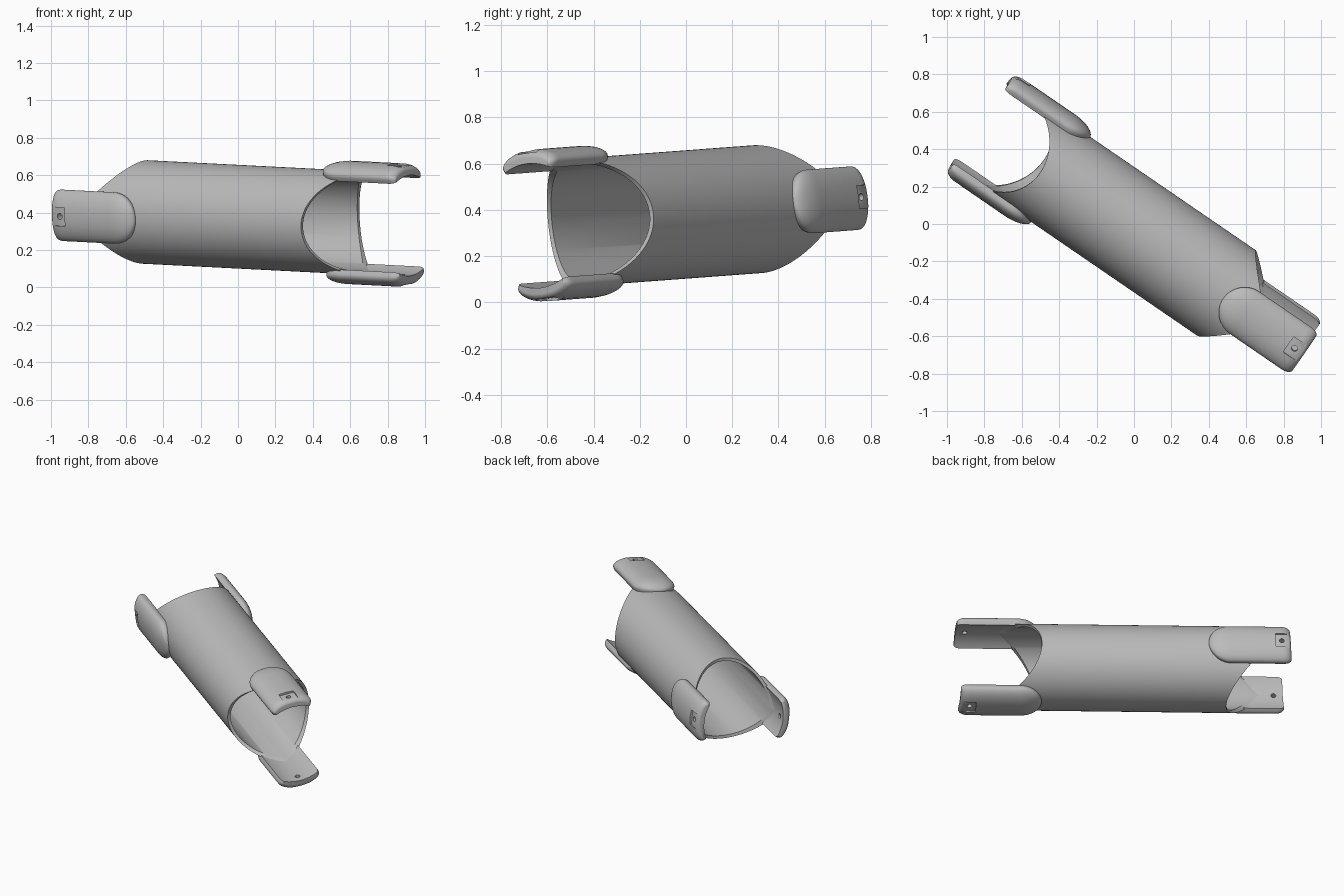
import bpy, bmesh, math
from math import sin, cos, pi, sqrt
from mathutils import Vector, Matrix

if "Cube" in bpy.data.objects:
    bpy.data.objects.remove(bpy.data.objects["Cube"])

R_OUT, R_IN = 0.277, 0.257      # tube wall
COPE = 0.875                    # distance of each saddle cut's centre from the middle
ROLL = math.radians(7)

# Frame of the tube: u along the axis, v sideways, w upward
u = Vector((0.825, -0.565, -0.042)).normalized()
v = Vector((0.565, 0.825, 0)).normalized()
w = u.cross(v)
v, w = v * cos(ROLL) + w * sin(ROLL), w * cos(ROLL) - v * sin(ROLL)
FRAME = Matrix((u, v, w)).transposed().to_4x4()
FRAME.translation = (0, -0.03, 0.378)

grey = bpy.data.materials.new("plain grey")
grey.use_nodes = True
grey.diffuse_color = (0.5, 0.5, 0.5, 1)
grey.node_tree.nodes["Principled BSDF"].inputs["Base Color"].default_value = (0.5, 0.5, 0.5, 1)


def finish(name, bm):
    bmesh.ops.recalc_face_normals(bm, faces=bm.faces)
    mesh = bpy.data.meshes.new(name)
    bm.to_mesh(mesh)
    bm.free()
    mesh.materials.append(grey)
    obj = bpy.data.objects.new(name, mesh)
    bpy.context.collection.objects.link(obj)
    return obj


def loft(rings, wrap):
    bm = bmesh.new()
    rows = [[bm.verts.new(p) for p in ring] for ring in rings]
    pairs = list(zip(rows, rows[1:] + rows[:1] if wrap else rows[1:]))
    for a, b in pairs:
        for i in range(len(a)):
            j = (i + 1) % len(a)
            bm.faces.new((a[i], a[j], b[j], b[i]))
    if not wrap:
        bm.faces.new(rows[0])
        bm.faces.new(rows[-1])
    return bm


def smooth(obj, angle):
    bpy.ops.object.select_all(action='DESELECT')
    obj.select_set(True)
    bpy.context.view_layer.objects.active = obj
    bpy.ops.object.shade_smooth_by_angle(angle=math.radians(angle))


# Tube with saddle-shaped ends, turned a quarter from each other
def tube_ring(radius, end):
    ring = []
    for i in range(128):
        a = 2 * pi * i / 128
        y, z = radius * cos(a), radius * sin(a)
        across = z if end > 0 else y
        x = end * (COPE - sqrt(max(0, R_OUT ** 2 - across ** 2)))
        ring.append((x, y, z))
    return ring


tube = finish("tube", loft([tube_ring(R_OUT, -1), tube_ring(R_OUT, 1),
                            tube_ring(R_IN, 1), tube_ring(R_IN, -1)], True))
tube.matrix_world = FRAME
smooth(tube, 35)


# Curved strap with a domed root, a rounded free end and a pin hole
def strap(name, end, start, stop, turn):
    length, dome, lip = stop - start, 0.14, 0.06
    stations = [dome * (1 - cos(pi / 2 * i / 14)) for i in range(1, 15)]
    stations += [length - lip + lip * sin(pi / 2 * i / 8) for i in range(9)]
    rings = []
    for s in stations:
        k = max(0, 1 - s / dome)
        root = sqrt(1 - k * k)
        e = max(0, (s - length + lip) / lip)
        height = 0.053 * root * (0.35 + 0.65 * sqrt(max(0, 1 - e * e)))
        half = math.radians(28) * root * (1 - 0.12 * e ** 4)
        ring = []
        for i in range(33):
            c, h = cos(pi * i / 32), abs(sin(pi * i / 32))
            ring.append((half * math.copysign(abs(c) ** 0.6, c), R_OUT + height * h ** 0.6))
        ring += [(half * (-1 + i / 6), 0.270) for i in range(13)]
        rings.append([(end * (start + s), r * sin(a), r * cos(a)) for a, r in ring])
    obj = finish(name, loft(rings, False))

    # Flat seat and pin hole
    seat = bmesh.new()
    bmesh.ops.create_cube(seat, size=1, matrix=Matrix.Translation((end * (stop - 0.045), 0, 0.366))
                          @ Matrix.Diagonal((0.11, 0.1, 0.1, 1)))
    hole = bmesh.new()
    bmesh.ops.create_cone(hole, cap_ends=True, segments=24, radius1=0.016, radius2=0.016,
                          depth=0.3, matrix=Matrix.Translation((end * (stop - 0.06), 0, 0.3)))
    for cutter in (finish("seat_cutter", seat), finish("hole_cutter", hole)):
        cutter.hide_render = True
        mod = obj.modifiers.new("cut", 'BOOLEAN')
        mod.operation, mod.solver, mod.object = 'DIFFERENCE', 'EXACT', cutter
        bpy.ops.object.select_all(action='DESELECT')
        obj.select_set(True)
        bpy.context.view_layer.objects.active = obj
        bpy.ops.object.modifier_apply(modifier=mod.name)
        bpy.data.objects.remove(cutter)
    obj.matrix_world = FRAME @ Matrix.Rotation(turn, 4, 'X')
    smooth(obj, 40)


strap("upper_strap", 1, 0.59, 1.115, 0)
strap("lower_strap", 1, 0.59, 1.115, pi)
strap("left_strap", -1, 0.475, 1.0, -pi / 2)
strap("right_strap", -1, 0.475, 1.0, pi / 2)
